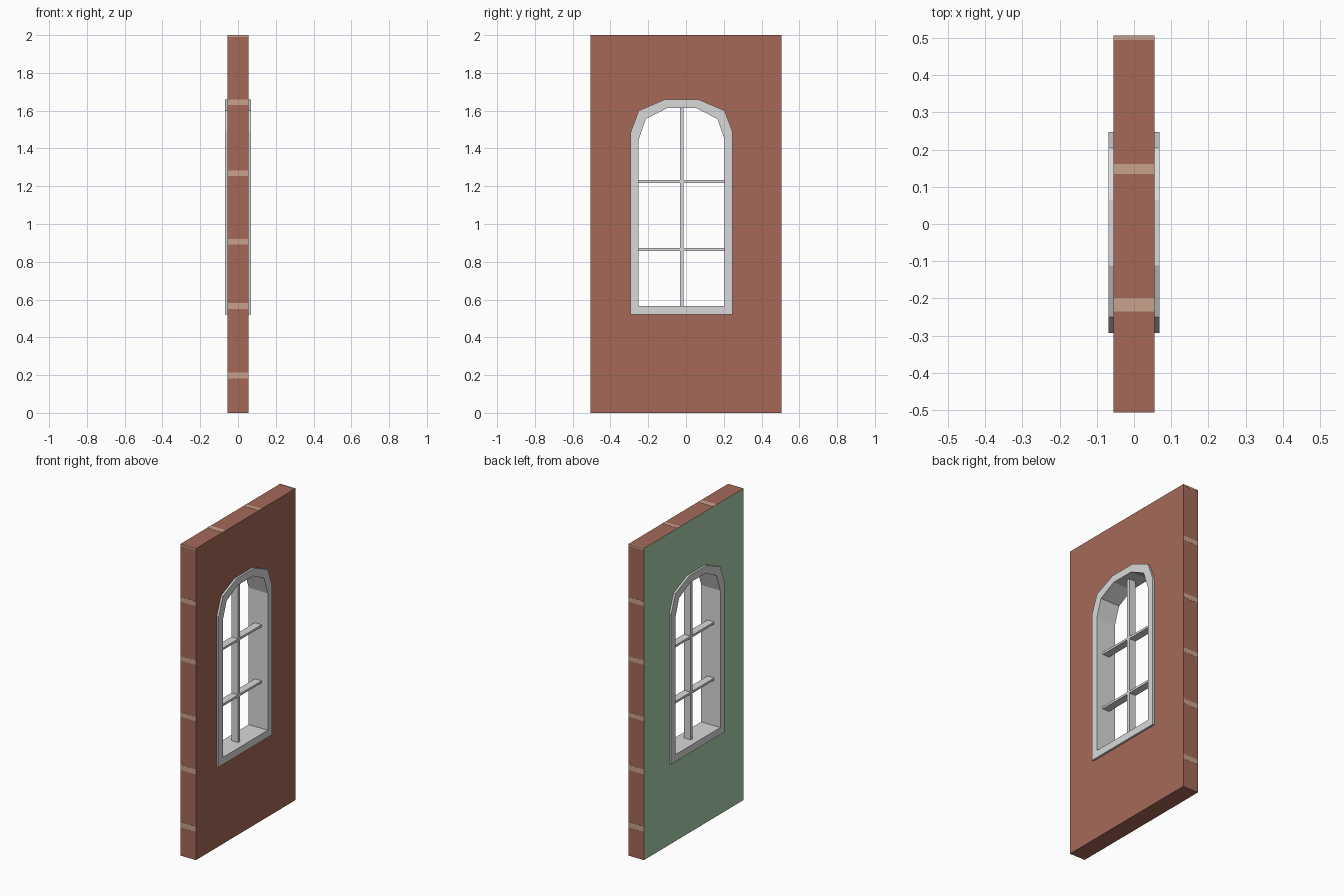
import bpy, bmesh, math
from mathutils import Euler

if "Cube" in bpy.data.objects:
    bpy.data.objects.remove(bpy.data.objects["Cube"])


def mat(name, rgb):
    m = bpy.data.materials.new(name)
    lin = [((c / 255 + 0.055) / 1.055) ** 2.4 for c in rgb]
    m.diffuse_color = (*lin, 1)
    m.use_nodes = True
    m.node_tree.nodes["Principled BSDF"].inputs["Base Color"].default_value = m.diffuse_color
    return m


BRICK = mat("brick red", (165, 105, 89))
GREEN = mat("painted green", (170, 209, 174))
MORTAR = mat("mortar", (201, 161, 140))
FRAME = mat("frame white", (217, 217, 217))


def panel(name, loops, half, mats):
    """Extrude nested closed (y, z) outlines along x."""
    cu = bpy.data.curves.new(name + "_outline", 'CURVE')
    cu.dimensions = '2D'
    cu.fill_mode = 'BOTH'
    cu.extrude = half
    for pts in loops:
        s = cu.splines.new('POLY')
        s.points.add(len(pts) - 1)
        for p, (y, z) in zip(s.points, pts):
            p.co = (y, z, 0, 1)
        s.use_cyclic_u = True
    tmp = bpy.data.objects.new(name + "_outline", cu)
    bpy.context.collection.objects.link(tmp)
    dg = bpy.context.evaluated_depsgraph_get()
    me = bpy.data.meshes.new_from_object(tmp.evaluated_get(dg))
    bpy.data.objects.remove(tmp)
    bpy.data.curves.remove(cu)
    me.transform(Euler((math.pi / 2, 0, math.pi / 2)).to_matrix().to_4x4())
    me.materials.clear()
    for m in mats:
        me.materials.append(m)
    bm = bmesh.new()
    bm.from_mesh(me)
    bmesh.ops.remove_doubles(bm, verts=bm.verts, dist=1e-4)
    bmesh.ops.recalc_face_normals(bm, faces=bm.faces)
    for f in bm.faces:
        f.smooth = False
        # the -x side takes the second colour if there is one
        f.material_index = int(len(mats) > 1 and f.normal.x < -0.9)
    bm.to_mesh(me)
    bm.free()
    ob = bpy.data.objects.new(name, me)
    bpy.context.collection.objects.link(ob)
    return ob


def box(name, lo, hi, m):
    me = bpy.data.meshes.new(name)
    bm = bmesh.new()
    bmesh.ops.create_cube(bm, size=1)
    for v in bm.verts:
        v.co = [(a + b) / 2 + c * (b - a) for a, b, c in zip(lo, hi, v.co)]
    bm.to_mesh(me)
    bm.free()
    me.materials.append(m)
    ob = bpy.data.objects.new(name, me)
    bpy.context.collection.objects.link(ob)
    return ob


CY = -0.023  # window centre line


def arch(profile):
    """Mirror a half outline (offset from the centre line, z) into a loop."""
    return ([(CY + d, z) for d, z in profile]
            + [(CY - d, z) for d, z in reversed(profile)])


outer = arch([(0.27, 0.52), (0.27, 1.487), (0.227, 1.6), (0.088, 1.66)])
hole = arch([(0.25, 0.54), (0.25, 1.47), (0.208, 1.58), (0.082, 1.637)])
inner = arch([(0.228, 0.566), (0.228, 1.445), (0.19, 1.556), (0.078, 1.613)])

# wall with window opening
W, H, T = 0.505, 2.0, 0.055
panel("wall", [[(-W, 0), (W, 0), (W, H), (-W, H)], hole], T, [BRICK, GREEN])

# arched window frame
panel("window_frame", [outer, inner], 0.068, [FRAME])

# glazing bars
box("vertical_bar", (-0.024, CY - 0.01, 0.56), (0.024, CY + 0.01, 1.62), FRAME)
for i, z in enumerate((0.865, 1.225)):
    box(f"horizontal_bar_{i}", (-0.024, CY - 0.235, z - 0.007),
        (0.024, CY + 0.235, z + 0.007), FRAME)

# mortar bands on the two narrow sides
E = 0.001
for i, (a, b) in enumerate([(0.183, 0.215), (0.55, 0.583), (0.892, 0.921),
                            (1.253, 1.283), (1.63, 1.66), (1.99, 2.0)]):
    for side, s in (("front", -1), ("back", 1)):
        y0, y1 = sorted((s * (W - E), s * (W + E)))
        box(f"{side}_mortar_{i}", (-T, y0, a), (T, y1, b), MORTAR)

# mortar bands on the top
for i, (a, b) in enumerate([(-0.235, -0.199), (0.135, 0.161), (0.495, W)]):
    box(f"top_mortar_{i}", (-T, a, H - E), (T, b, H + E), MORTAR)
